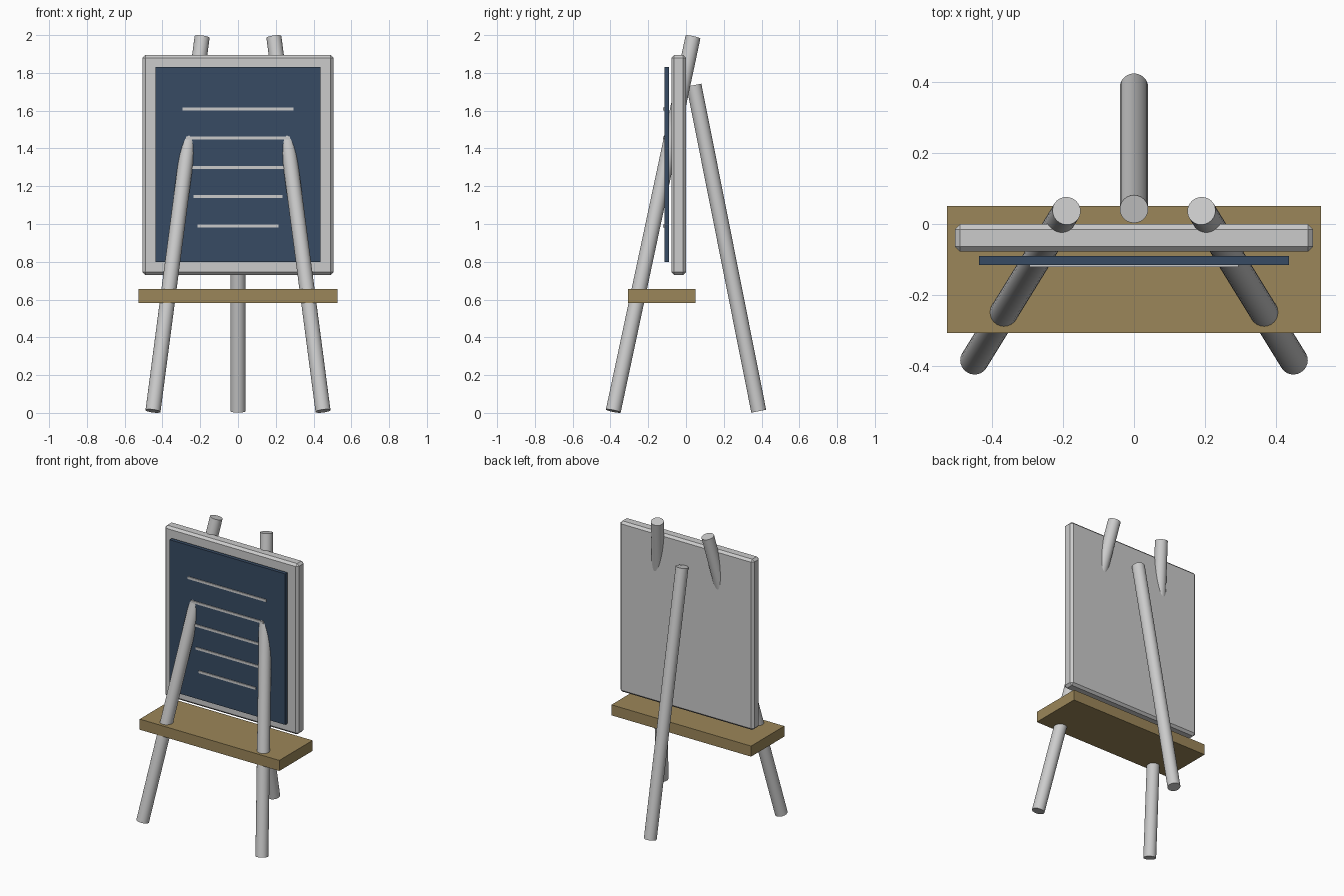
import bpy
from mathutils import Vector

if "Cube" in bpy.data.objects:
    bpy.data.objects.remove(bpy.data.objects["Cube"])


def material(name, rgb):
    m = bpy.data.materials.new(name)
    m.diffuse_color = (*rgb, 1)
    m.use_nodes = True
    m.node_tree.nodes["Principled BSDF"].inputs["Base Color"].default_value = m.diffuse_color
    return m


def box(name, lo, hi, mat=None, bevel=0):
    lo, hi = Vector(lo), Vector(hi)
    bpy.ops.mesh.primitive_cube_add(size=1, location=(lo + hi) / 2)
    o = bpy.context.object
    o.name = name
    o.scale = hi - lo
    bpy.ops.object.transform_apply(location=False, rotation=False, scale=True)
    if bevel:
        b = o.modifiers.new("chamfer", 'BEVEL')
        b.width, b.segments = bevel, 1
    if mat:
        o.data.materials.append(mat)
    return o


def pole(name, bottom, top, radius=0.04):
    a, b = Vector(bottom), Vector(top)
    bpy.ops.mesh.primitive_cylinder_add(vertices=24, radius=radius,
                                        depth=(b - a).length, location=(a + b) / 2)
    o = bpy.context.object
    o.name = name
    o.rotation_euler = (b - a).to_track_quat('Z', 'Y').to_euler()
    bpy.ops.object.shade_smooth_by_angle()
    return o


slate = material("slate_blue", (0.038, 0.07, 0.125))
wood = material("wood", (0.33, 0.24, 0.10))

# Splayed front legs, passing through shelf and board
for side, s in (("left", -1), ("right", 1)):
    pole(f"front_leg_{side}", (s * 0.45, -0.385, 0.01), (s * 0.19, 0.037, 1.99))

# Rear prop leg
pole("back_leg", (0, 0.385, 0.009), (0, 0.042, 1.735))

# Chamfered board and raised writing panel
box("board", (-0.505, -0.078, 0.73), (0.505, 0.0, 1.895), bevel=0.015)
box("writing_panel", (-0.437, -0.115, 0.8), (0.437, -0.09, 1.83), slate)

# Chalk lines, shorter towards the bottom
for i in range(5):
    z, half = 0.99 + 0.155 * i, 0.215 + 0.02 * i
    box(f"chalk_line_{i + 1}", (-half, -0.121, z - 0.008), (half, -0.113, z + 0.008))

# Shelf
box("shelf", (-0.527, -0.307, 0.583), (0.527, 0.051, 0.655), wood)
